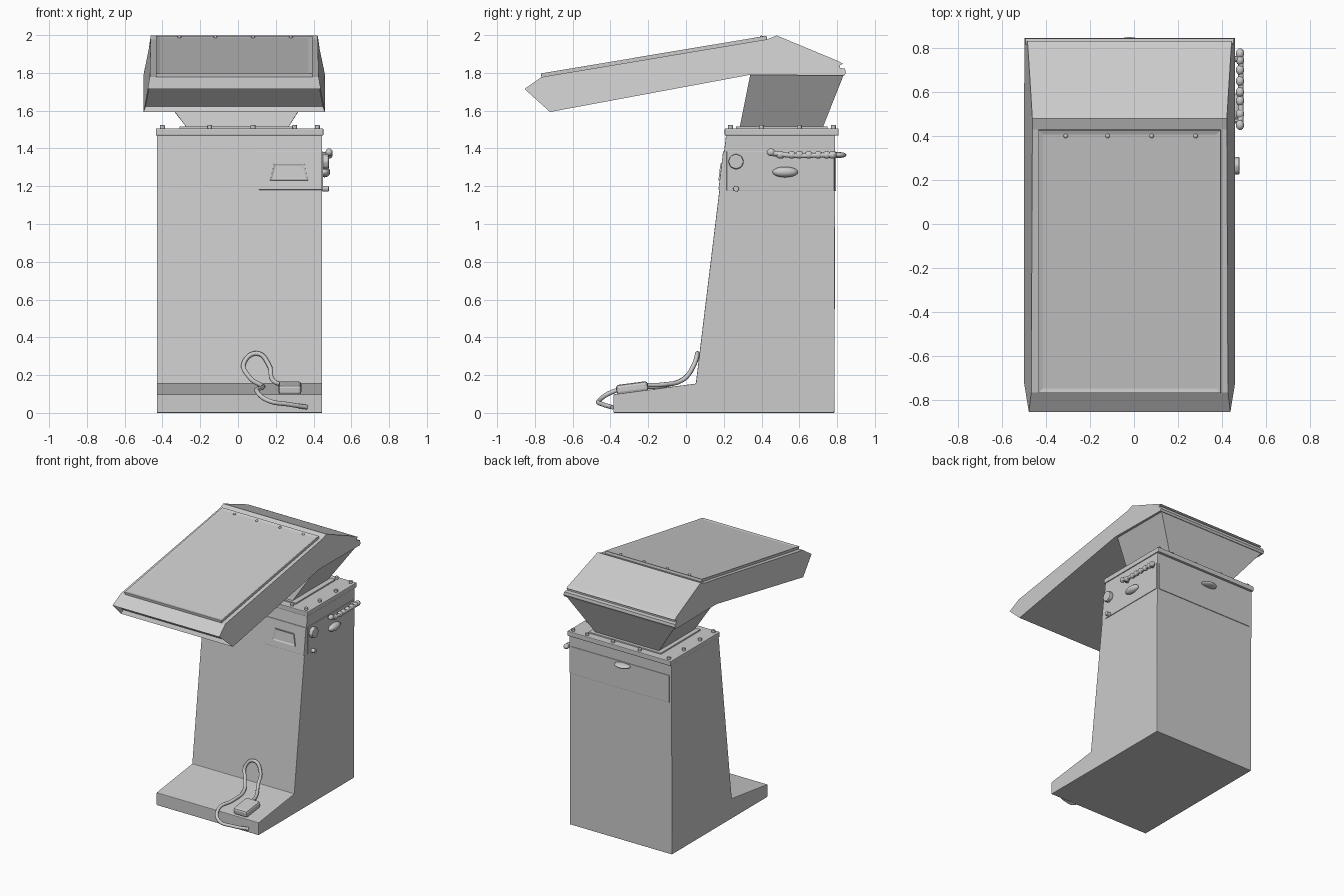
import bpy, bmesh, math
from mathutils import Matrix, Vector

if "Cube" in bpy.data.objects:
    bpy.data.objects.remove(bpy.data.objects["Cube"])


def finish(name, bm, bevel=0.0, smooth=False):
    bmesh.ops.recalc_face_normals(bm, faces=bm.faces[:])
    me = bpy.data.meshes.new(name)
    bm.to_mesh(me)
    bm.free()
    ob = bpy.data.objects.new(name, me)
    bpy.context.collection.objects.link(ob)
    if bevel:
        m = ob.modifiers.new("bevel", 'BEVEL')
        m.width, m.segments, m.limit_method = bevel, 2, 'ANGLE'
    if smooth:
        for p in me.polygons:
            p.use_smooth = True
    return ob


def inset_face(bm, normal, thickness, depth):
    # sink the face that looks most along the given direction
    bmesh.ops.recalc_face_normals(bm, faces=bm.faces[:])
    bm.normal_update()
    f = max(bm.faces, key=lambda f: f.normal.dot(Vector(normal)))
    bmesh.ops.inset_region(bm, faces=[f], thickness=thickness, depth=depth)


def side_profile(pts, cx):
    # pts: (y, z, half width), skinned across x
    bm = bmesh.new()
    a = [bm.verts.new((cx - w, y, z)) for y, z, w in pts]
    b = [bm.verts.new((cx + w, y, z)) for y, z, w in pts]
    bm.faces.new(a)
    bm.faces.new(b[::-1])
    n = len(pts)
    for i in range(n):
        j = (i + 1) % n
        bm.faces.new((a[i], b[i], b[j], a[j]))
    return bm


def box_bm(lo, hi, rot_x=0.0):
    bm = bmesh.new()
    bmesh.ops.create_cube(bm, size=1)
    lo, hi = Vector(lo), Vector(hi)
    m = Matrix.Translation((lo + hi) / 2) @ Matrix.Rotation(rot_x, 4, 'X')
    bmesh.ops.transform(bm, matrix=m @ Matrix.Diagonal((*(hi - lo), 1)), verts=bm.verts[:])
    return bm


def cylinder(name, loc, r, depth, axis='Z', seg=16, bevel=0.0):
    rot = {'X': Matrix.Rotation(math.pi / 2, 4, 'Y'),
           'Y': Matrix.Rotation(math.pi / 2, 4, 'X'), 'Z': Matrix()}[axis]
    bm = bmesh.new()
    bmesh.ops.create_cone(bm, cap_ends=True, segments=seg, radius1=r, radius2=r, depth=depth,
                          matrix=Matrix.Translation(loc) @ rot)
    return finish(name, bm, bevel)


def ellipsoid(name, loc, radii):
    bm = bmesh.new()
    bmesh.ops.create_uvsphere(bm, u_segments=16, v_segments=10, radius=1,
                              matrix=Matrix.Translation(loc) @ Matrix.Diagonal((*radii, 1)))
    return finish(name, bm, smooth=True)


def tube(name, pts, r):
    cu = bpy.data.curves.new(name, 'CURVE')
    cu.dimensions = '3D'
    cu.bevel_depth, cu.bevel_resolution, cu.resolution_u = r, 3, 8
    cu.use_fill_caps = True
    sp = cu.splines.new('BEZIER')
    sp.bezier_points.add(len(pts) - 1)
    for bp, p in zip(sp.bezier_points, pts):
        bp.co = p
        bp.handle_left_type = bp.handle_right_type = 'AUTO'
    ob = bpy.data.objects.new(name, cu)
    bpy.context.collection.objects.link(ob)


# pedestal with its foot plate
W, CX = 0.438, 0.008
body = [(-0.384, 0), (0.786, 0), (0.79, 1.47), (0.212, 1.47), (0.052, 0.155), (-0.384, 0.098)]
finish("pedestal", side_profile([(y, z, W) for y, z in body], CX), 0.004)
finish("pedestal_lid", box_bm((-0.435, 0.205, 1.468), (0.452, 0.808, 1.506)), 0.005)

# bolts on the lid
for y in (0.235, 0.78):
    for x in (-0.40, -0.15, 0.08, 0.30, 0.42):
        cylinder("lid_bolt", (x, y, 1.512), 0.014, 0.024, seg=10, bevel=0.004)
for x in (-0.40, 0.42):
    for y in (0.40, 0.60):
        cylinder("lid_bolt", (x, y, 1.512), 0.014, 0.024, seg=10, bevel=0.004)

# flared neck
finish("neck_flange", box_bm((-0.31, 0.265, 1.50), (0.31, 0.75, 1.516)), 0.003)
bm = bmesh.new()
lower = [bm.verts.new((x, y, 1.505)) for x, y in
         ((-0.268, 0.283), (0.262, 0.283), (0.262, 0.722), (-0.268, 0.722))]
upper = [bm.verts.new((x, y, z)) for x, y, z in
         ((-0.485, 0.342, 1.80), (0.445, 0.342, 1.80), (0.445, 0.835, 1.79), (-0.485, 0.835, 1.79))]
bm.faces.new(lower)
bm.faces.new(upper)
for i in range(4):
    j = (i + 1) % 4
    bm.faces.new((lower[i], lower[j], upper[j], upper[i]))
finish("neck", bm)

# tilted head, with rear groove and sunken front underside
head = [(-0.855, 1.715, 0.458), (-0.72, 1.593, 0.48), (0.34, 1.79, 0.48), (0.838, 1.785, 0.478),
        (0.846, 1.80, 0.478), (0.842, 1.822, 0.474), (0.815, 1.826, 0.472), (0.815, 1.842, 0.468),
        (0.832, 1.848, 0.465), (0.805, 1.863, 0.462), (0.48, 1.998, 0.442), (0.43, 1.978, 0.442),
        (-0.765, 1.778, 0.447)]
bm = side_profile(head, -0.02)
inset_face(bm, (0, -0.67, -0.74), 0.014, -0.03)
finish("head", bm)

# framed plate on the head
tilt = math.atan2(0.20, 1.195)
L = math.hypot(1.195, 0.20)
bm = box_bm((-0.435, -L / 2, -0.012), (0.395, L / 2, 0.02))
inset_face(bm, (0, 0, 1), 0.03, -0.006)
bmesh.ops.transform(bm, verts=bm.verts[:], matrix=Matrix.Translation((0, -0.168, 1.878))
                    @ Matrix.Rotation(tilt, 4, 'X'))
finish("head_plate", bm, 0.003)
for x in (-0.31, -0.12, 0.08, 0.28):
    ellipsoid("plate_rivet", (x, 0.40, 1.989), (0.01, 0.01, 0.008))

# raised service band: back, right side and front corner
finish("back_band", box_bm((-0.41, 0.78, 1.175), (0.43, 0.794, 1.385)), 0.003)
finish("right_band", box_bm((0.44, 0.215, 1.175), (0.451, 0.785, 1.385)), 0.003)
slope = -math.atan2(0.16, 1.315)
finish("front_band", box_bm((0.11, 0.184, 1.18), (0.445, 0.196, 1.385), slope), 0.003)
bm = box_bm((0.17, 0.176, 1.23), (0.37, 0.192, 1.32), slope)
for v in bm.verts:
    if v.co.z > 1.28:
        v.co.x = 0.27 + (v.co.x - 0.27) * 0.8
inset_face(bm, (0, -1, 0), 0.014, -0.006)
finish("front_catch", bm, 0.002)

# fittings on the right side
cylinder("round_knob", (0.463, 0.265, 1.33), 0.042, 0.035, 'X', 8, 0.008)
cylinder("small_knob", (0.463, 0.265, 1.187), 0.016, 0.035, 'X', 10, 0.004)
ellipsoid("oval_grip", (0.458, 0.525, 1.275), (0.03, 0.068, 0.028))
tube("side_rod", [(0.483, 0.44, 1.38), (0.485, 0.52, 1.366), (0.485, 0.79, 1.366)], 0.013)
for y in (0.45, 0.50, 0.56, 0.60, 0.65, 0.70, 0.745, 0.775):
    ellipsoid("rod_bead", (0.482, y, 1.38 if y < 0.46 else 1.366), (0.019, 0.023, 0.02))
for y in (0.47, 0.75):
    cylinder("rod_mount", (0.465, y, 1.368), 0.013, 0.04, 'X', 10)

# grip on the back
ellipsoid("back_grip", (-0.02, 0.805, 1.365), (0.065, 0.045, 0.016))

# foot switch with looping cable
bm = box_bm((0.215, -0.37, 0.105), (0.335, -0.2, 0.158), math.atan2(0.057, 0.436))
finish("foot_switch", bm, 0.015)
tube("switch_cable", [
    (0.27, -0.22, 0.148), (0.24, -0.12, 0.15), (0.18, -0.01, 0.18), (0.165, 0.04, 0.25),
    (0.10, 0.06, 0.315), (0.03, 0.045, 0.26), (0.06, 0.0, 0.19), (0.12, -0.10, 0.148),
    (0.13, -0.25, 0.135), (0.10, -0.38, 0.115), (0.16, -0.46, 0.065), (0.27, -0.44, 0.045),
    (0.365, -0.39, 0.03)], 0.012)
